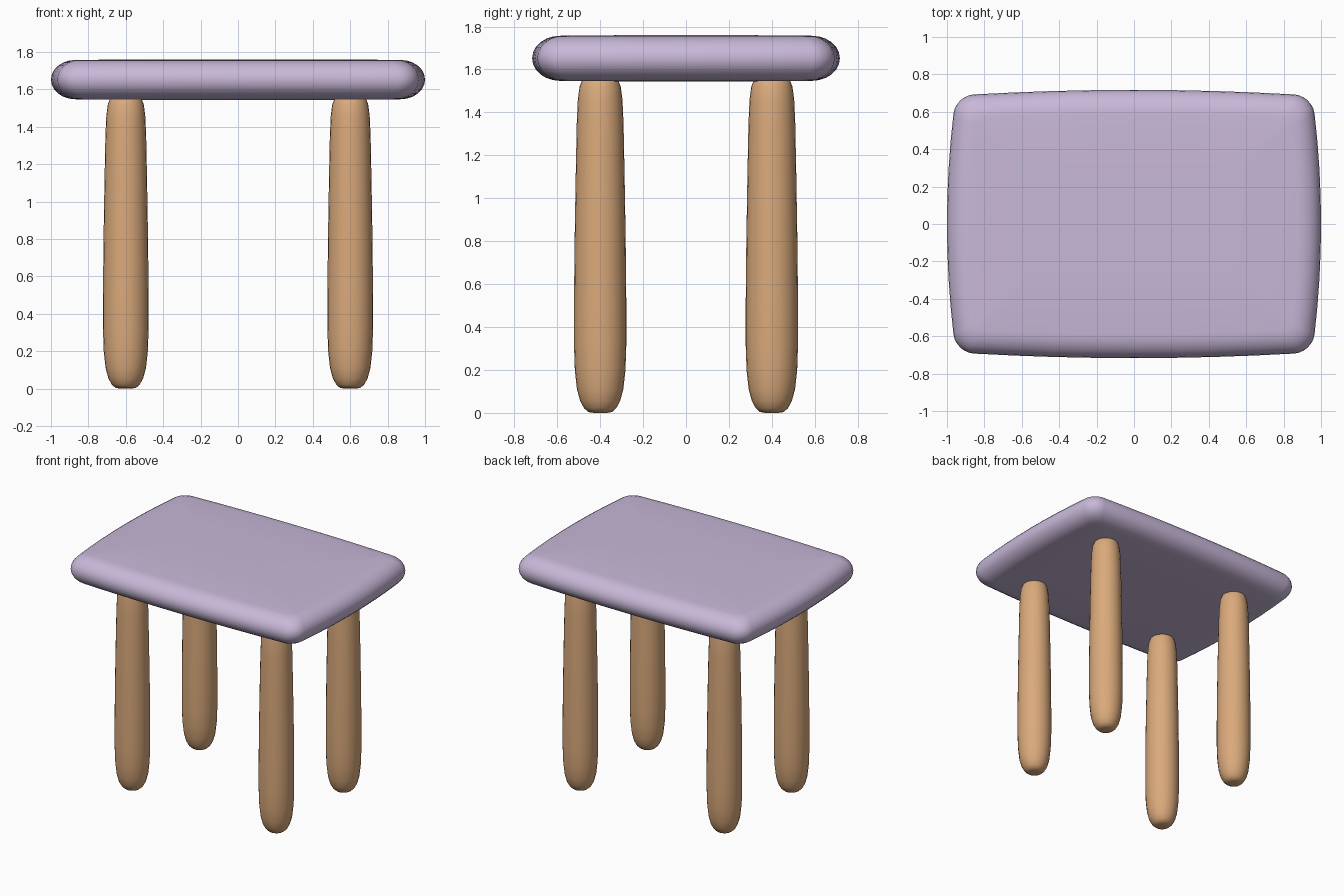
import bpy, bmesh, math
from mathutils import Vector

if "Cube" in bpy.data.objects:
    bpy.data.objects.remove(bpy.data.objects["Cube"], do_unlink=True)


def make_material(name, rgb):
    mat = bpy.data.materials.new(name)
    mat.use_nodes = True
    mat.diffuse_color = (*rgb, 1)
    bsdf = mat.node_tree.nodes["Principled BSDF"]
    bsdf.inputs["Base Color"].default_value = (*rgb, 1)
    bsdf.inputs["Roughness"].default_value = 0.7
    return mat


def loft(name, rings, mat):
    """Skin a stack of closed rings and close both ends."""
    bm = bmesh.new()
    loops = [[bm.verts.new(p) for p in ring] for ring in rings]
    n = len(loops[0])
    for low, high in zip(loops, loops[1:]):
        for i in range(n):
            j = (i + 1) % n
            bm.faces.new((low[i], low[j], high[j], high[i]))
    bm.faces.new(loops[0][::-1])
    bm.faces.new(loops[-1])
    bmesh.ops.recalc_face_normals(bm, faces=bm.faces)
    mesh = bpy.data.meshes.new(name)
    bm.to_mesh(mesh)
    bm.free()
    mesh.materials.append(mat)
    obj = bpy.data.objects.new(name, mesh)
    bpy.context.collection.objects.link(obj)
    bpy.ops.object.select_all(action="DESELECT")
    obj.select_set(True)
    bpy.context.view_layer.objects.active = obj
    bpy.ops.object.shade_smooth_by_angle(angle=math.radians(40))
    return obj


HALF_X, HALF_Y = 1.0, 0.717
MID_Z, HALF_Z = 1.652, 0.105


def slab_ring(inset, z, corner=0.1, steps=6, side=8):
    """Rounded rectangle whose sides bow gently outward."""
    radius = max(corner - 0.4 * inset, 0.02)
    cx, cy = HALF_X - inset - radius, HALF_Y - inset - radius
    signs = ((1, 1), (-1, 1), (-1, -1), (1, -1))
    outline = []
    for k, (sx, sy) in enumerate(signs):
        arc = [(k + t / steps) * math.pi / 2 for t in range(steps + 1)]
        outline += [Vector((sx * cx + radius * math.cos(a),
                            sy * cy + radius * math.sin(a), z)) for a in arc]
        # Points along the straight side to the next corner
        nx, ny = signs[(k + 1) % 4]
        end_angle = (k + 1) * math.pi / 2
        end = Vector((nx * cx + radius * math.cos(end_angle),
                      ny * cy + radius * math.sin(end_angle), z))
        start = outline[-1]
        outline += [start.lerp(end, t / side) for t in range(1, side)]
    return [(p.x * (1 - 0.047 * (p.y / HALF_Y) ** 2),
             p.y * (1 - 0.042 * (p.x / HALF_X) ** 2), p.z) for p in outline]


lilac = make_material("lilac", (0.58, 0.48, 0.69))
wood = make_material("light wood", (0.70, 0.40, 0.20))

# Tabletop: rounded rim, then a barely domed surface above and below
rim = []
for i in range(13):
    a = -math.pi / 2 + math.pi * i / 12
    rim.append(slab_ring(0.13 * (1 - math.cos(a)), MID_Z + HALF_Z * math.sin(a)))
flat_low = slab_ring(0.45, MID_Z - HALF_Z - 0.003)
flat_high = slab_ring(0.45, MID_Z + HALF_Z + 0.003)
loft("tabletop", [flat_low] + rim + [flat_high], lilac)

# Legs: turned profile of (radius, height), rounded at the foot
leg_profile = [(0.03, 0), (0.055, 0.004), (0.075, 0.022), (0.093, 0.055),
               (0.108, 0.11), (0.118, 0.2), (0.122, 0.32), (0.122, 0.5),
               (0.119, 0.8), (0.114, 1.1), (0.109, 1.35), (0.104, 1.46),
               (0.096, 1.52), (0.08, 1.56), (0.05, 1.58)]
SEGMENTS = 24
for fb, y in (("front", -0.4), ("back", 0.4)):
    for lr, x in (("right", -0.6), ("left", 0.6)):
        rings = [[(r * math.cos(math.tau * i / SEGMENTS),
                   r * math.sin(math.tau * i / SEGMENTS), z)
                  for i in range(SEGMENTS)] for r, z in leg_profile]
        leg = loft(f"{fb}_{lr}_leg", rings, wood)
        leg.location = (x, y, 0)
